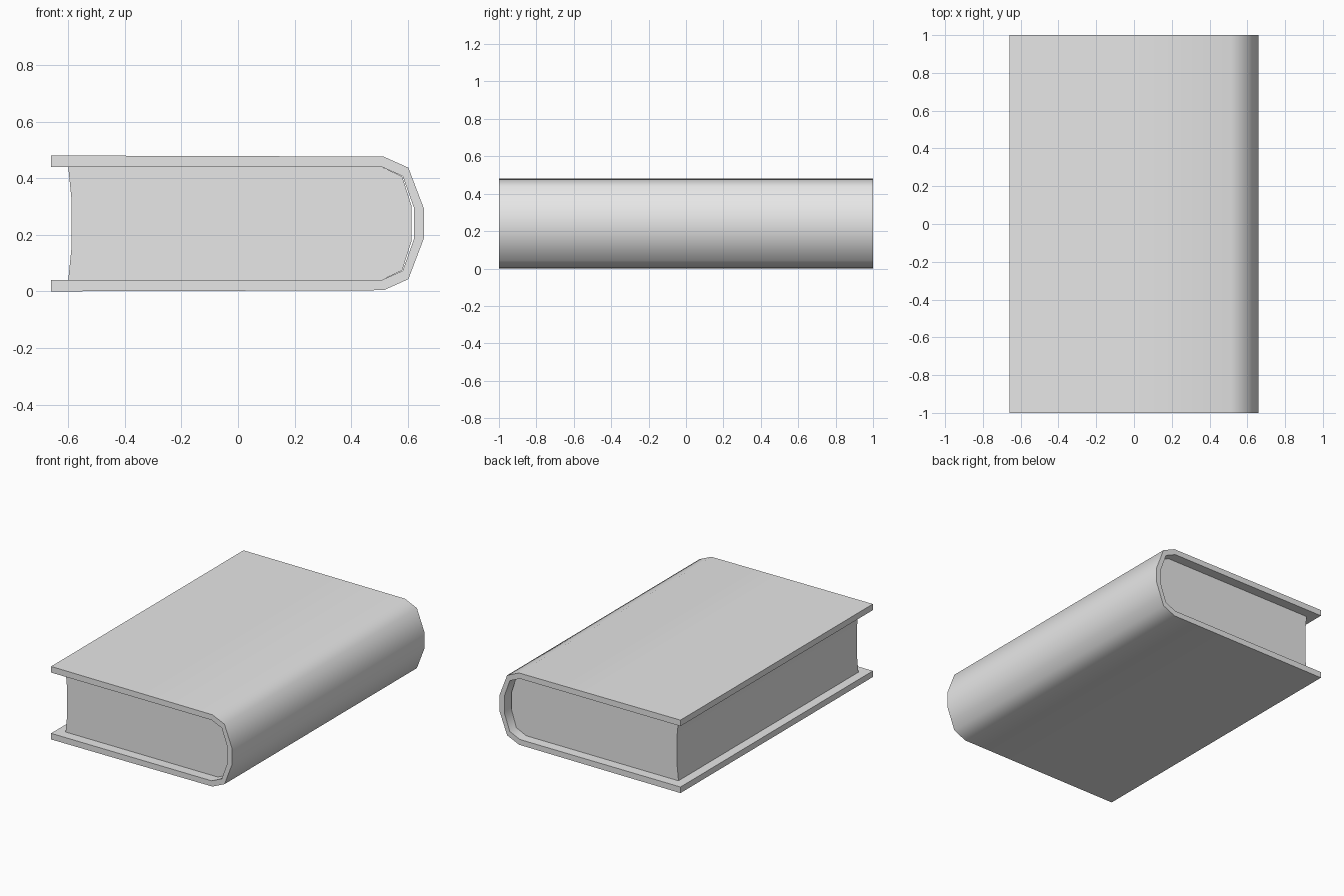
import bpy
import bmesh
import math
from mathutils import Vector

cube = bpy.data.objects.get("Cube")
if cube:
    bpy.data.objects.remove(cube, do_unlink=True)

MID_Z = 0.24

grey = bpy.data.materials.new("plain grey")
grey.use_nodes = True
colour = (0.8, 0.8, 0.8, 1)
grey.diffuse_color = colour
grey.node_tree.nodes["Principled BSDF"].inputs["Base Color"].default_value = colour


def mirrored(points):
    return [(x, 2 * MID_Z - z) for x, z in points]


def closed_profile(outer, inner):
    """Close two upper-half outlines into a loop symmetric about mid height."""
    return outer + mirrored(outer)[::-1] + mirrored(inner) + inner[::-1]


def extrude_profile(name, profile, half_length):
    bm = bmesh.new()
    face = bm.faces.new([bm.verts.new((x, -half_length, z)) for x, z in profile])
    result = bmesh.ops.extrude_face_region(bm, geom=[face], use_keep_orig=True)
    moved = [v for v in result["geom"] if isinstance(v, bmesh.types.BMVert)]
    bmesh.ops.translate(bm, verts=moved, vec=Vector((0, 2 * half_length, 0)))
    bmesh.ops.recalc_face_normals(bm, faces=bm.faces[:])
    mesh = bpy.data.meshes.new(name)
    bm.to_mesh(mesh)
    bm.free()
    mesh.materials.append(grey)
    obj = bpy.data.objects.new(name, mesh)
    bpy.context.collection.objects.link(obj)
    bpy.ops.object.select_all(action="DESELECT")
    obj.select_set(True)
    bpy.context.view_layer.objects.active = obj
    bpy.ops.object.shade_smooth_by_angle(angle=math.radians(50))
    return obj


# Wrapped cover: two boards joined by a faceted, rounded spine
cover_outside = [(-0.66, 0.48), (0, 0.478), (0.515, 0.476), (0.602, 0.437), (0.658, 0.29)]
cover_inside = [(-0.66, 0.44), (0, 0.44), (0.508, 0.44), (0.582, 0.407), (0.622, 0.295)]
extrude_profile("cover", closed_profile(cover_outside, cover_inside), 1.0)

# Page block: rounded at the spine, hollowed along the open edge
page_spine = [(0.508, 0.44), (0.58, 0.406), (0.614, 0.3)]
page_open_edge = [(-0.6, 0.44), (-0.589, 0.33)]
extrude_profile("page_block", closed_profile(page_spine, page_open_edge), 0.935)
